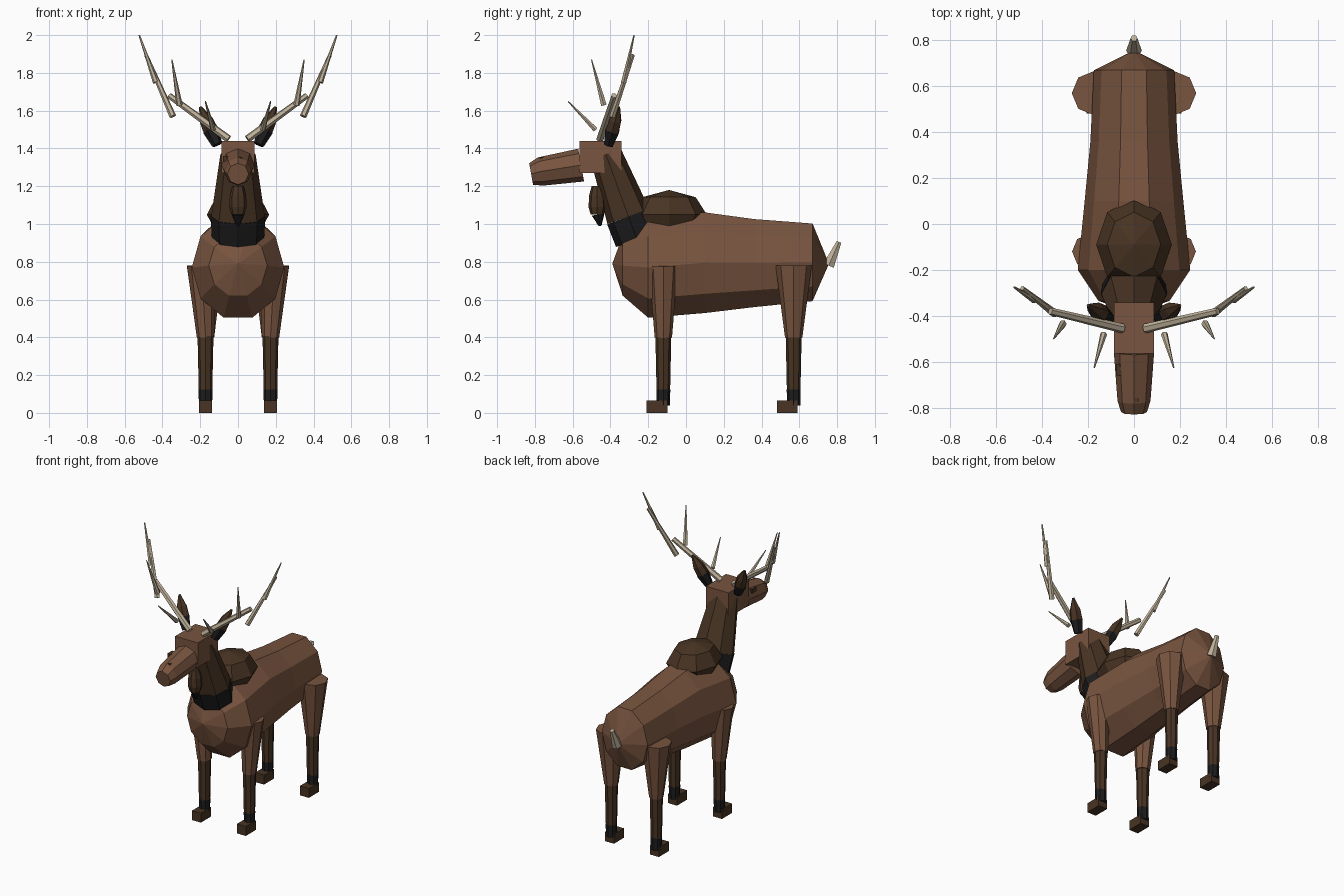
import bpy, bmesh, math
from mathutils import Vector

cube = bpy.data.objects.get("Cube")
if cube:
    bpy.data.objects.remove(cube)


def material(name, rgb):
    m = bpy.data.materials.new(name)
    m.use_nodes = True
    col = (*rgb, 1)
    m.diffuse_color = col
    bsdf = m.node_tree.nodes["Principled BSDF"]
    bsdf.inputs["Base Color"].default_value = col
    bsdf.inputs["Roughness"].default_value = 0.9
    return m


BROWN = material("coat brown", (0.19, 0.09, 0.05))
DARK = material("dark brown", (0.065, 0.034, 0.017))
BLACK = material("near black", (0.012, 0.012, 0.013))
BONE = material("bone", (0.52, 0.44, 0.32))


def finish(name, bm, mat):
    bmesh.ops.recalc_face_normals(bm, faces=bm.faces)
    me = bpy.data.meshes.new(name)
    bm.to_mesh(me)
    bm.free()
    me.materials.append(mat)
    ob = bpy.data.objects.new(name, me)
    bpy.context.collection.objects.link(ob)
    return ob


def loft(name, mat, rings, sides=8, axis=None):
    """Skin rings of (centre, radius across, radius along); radius 0 is a point."""
    bm = bmesh.new()
    d = Vector(axis) if axis else Vector(rings[-1][0]) - Vector(rings[0][0])
    d.normalize()
    u = Vector((1, 0, 0))
    u = (u - d * u.dot(d)).normalized()
    v = d.cross(u)
    loops = []
    for c, ru, rv in rings:
        if ru == 0:
            loops.append([bm.verts.new(c)])
            continue
        angles = [2 * math.pi * i / sides for i in range(sides)]
        loops.append([bm.verts.new(Vector(c) + u * ru * math.cos(a) + v * rv * math.sin(a))
                      for a in angles])
    for a, b in zip(loops, loops[1:]):
        for i in range(sides):
            j = (i + 1) % sides
            if len(a) == 1:
                bm.faces.new((a[0], b[i], b[j]))
            elif len(b) == 1:
                bm.faces.new((a[i], a[j], b[0]))
            else:
                bm.faces.new((a[i], a[j], b[j], b[i]))
    for end in (loops[0], loops[-1]):
        if len(end) > 1:
            bm.faces.new(end)
    return finish(name, bm, mat)


def rod(name, mat, p, q, r1, r2, sides=6):
    return loft(name, mat, [(p, r1, r1), (q, r2, r2)], sides)


def box(name, mat, centre, size):
    bm = bmesh.new()
    bmesh.ops.create_cube(bm, size=1)
    for v in bm.verts:
        v.co = Vector(centre) + Vector(a * b for a, b in zip(v.co, size))
    return finish(name, bm, mat)


# Body with rounded chest and rump
body = [(-0.39, 0.79, 0, 0), (-0.335, 0.78, 0.155, 0.168), (-0.2, 0.77, 0.245, 0.28),
        (0.1, 0.795, 0.215, 0.28), (0.36, 0.793, 0.19, 0.245),
        (0.67, 0.797, 0.175, 0.216), (0.757, 0.79, 0, 0)]
loft("body", BROWN, [((0, y, z), rx, rz) for y, z, rx, rz in body], 10, (0, 1, 0))

# Shoulder hump
bm = bmesh.new()
bmesh.ops.create_uvsphere(bm, u_segments=8, v_segments=4, radius=1)
for v in bm.verts:
    v.co = Vector((v.co.x * 0.165, v.co.y * 0.2 - 0.09, v.co.z * 0.13 + 1.05))
finish("shoulder_hump", bm, DARK)

# Neck and collar
loft("neck", DARK, [((0, -0.305, 1.04), 0.142, 0.118), ((0, -0.425, 1.37), 0.093, 0.085)])
loft("neck_collar", BLACK, [((0, -0.26, 0.92), 0.138, 0.118), ((0, -0.305, 1.04), 0.145, 0.12)])

# Throat tuft
tuft = [(1.2, 0.03), (1.15, 0.043), (1.09, 0.046), (1.05, 0.035)]
loft("throat_tuft", DARK, [((0, -0.47, z), r, r) for z, r in tuft])
loft("tuft_tip", BLACK, [((0, -0.465, 1.05), 0.034, 0.034), ((0, -0.455, 0.99), 0.008, 0.008)])

# Head and muzzle
box("head", BROWN, (0, -0.453, 1.355), (0.174, 0.222, 0.17))
loft("muzzle", BROWN, [((0, -0.555, 1.312), 0.088, 0.088), ((0, -0.77, 1.278), 0.072, 0.076),
                       ((0, -0.82, 1.265), 0.056, 0.058)])
box("eye_mark", DARK, (-0.066, -0.635, 1.345), (0.025, 0.05, 0.03))
box("nostril_mark", DARK, (0.01, -0.765, 1.351), (0.02, 0.015, 0.009))

# Tail
rod("tail", BONE, (0, 0.755, 0.78), (0, 0.81, 0.905), 0.034, 0.015)

# Antler segments: start, end, start radius, end radius
ANTLER = {
    "main_beam": ((0.05, -0.455, 1.45), (0.365, -0.38, 1.68), 0.021, 0.016),
    "middle_beam": ((0.345, -0.39, 1.57), (0.487, -0.28, 1.895), 0.018, 0.01),
    "upper_beam": ((0.435, -0.33, 1.75), (0.523, -0.275, 2.0), 0.016, 0.004),
    "rear_tine": ((0.31, -0.435, 1.63), (0.35, -0.5, 1.87), 0.017, 0.003),
    "brow_tine": ((0.132, -0.48, 1.5), (0.173, -0.625, 1.65), 0.015, 0.003),
}

# Paired parts
for side, s in (("left", 1), ("right", -1)):
    for part, (p, q, r1, r2) in ANTLER.items():
        rod(f"{side}_{part}", BONE, (s * p[0], *p[1:]), (s * q[0], *q[1:]), r1, r2)

    # Ears
    base = Vector((s * 0.11, -0.41, 1.42))
    tip = Vector((s * 0.2, -0.355, 1.62))
    mid = base.lerp(tip, 0.38)
    loft(f"{side}_ear_base", BLACK, [(base, 0.028, 0.028), (mid, 0.042, 0.042)], 6)
    loft(f"{side}_ear", DARK, [(mid, 0.04, 0.04), (base.lerp(tip, 0.65), 0.036, 0.036),
                               (tip, 0.007, 0.007)], 6)

    # Legs
    for end, y, top_x, r in (("front", -0.12, 0.193, 0.077), ("hind", 0.57, 0.175, 0.096)):
        n = f"{side}_{end}"
        x = s * 0.172
        rod(f"{n}_upper_leg", BROWN, (s * top_x, y, 0.78), (x, y, 0.4), r, 0.046, 8)
        rod(f"{n}_lower_leg", DARK, (x, y, 0.4), (x, y, 0.12), 0.042, 0.036, 8)
        rod(f"{n}_cuff", BLACK, (x, y, 0.125), (x, y, 0.04), 0.037, 0.035, 8)
        box(f"{n}_hoof", DARK, (x, y - 0.034, 0.0325), (0.068, 0.11, 0.065))
